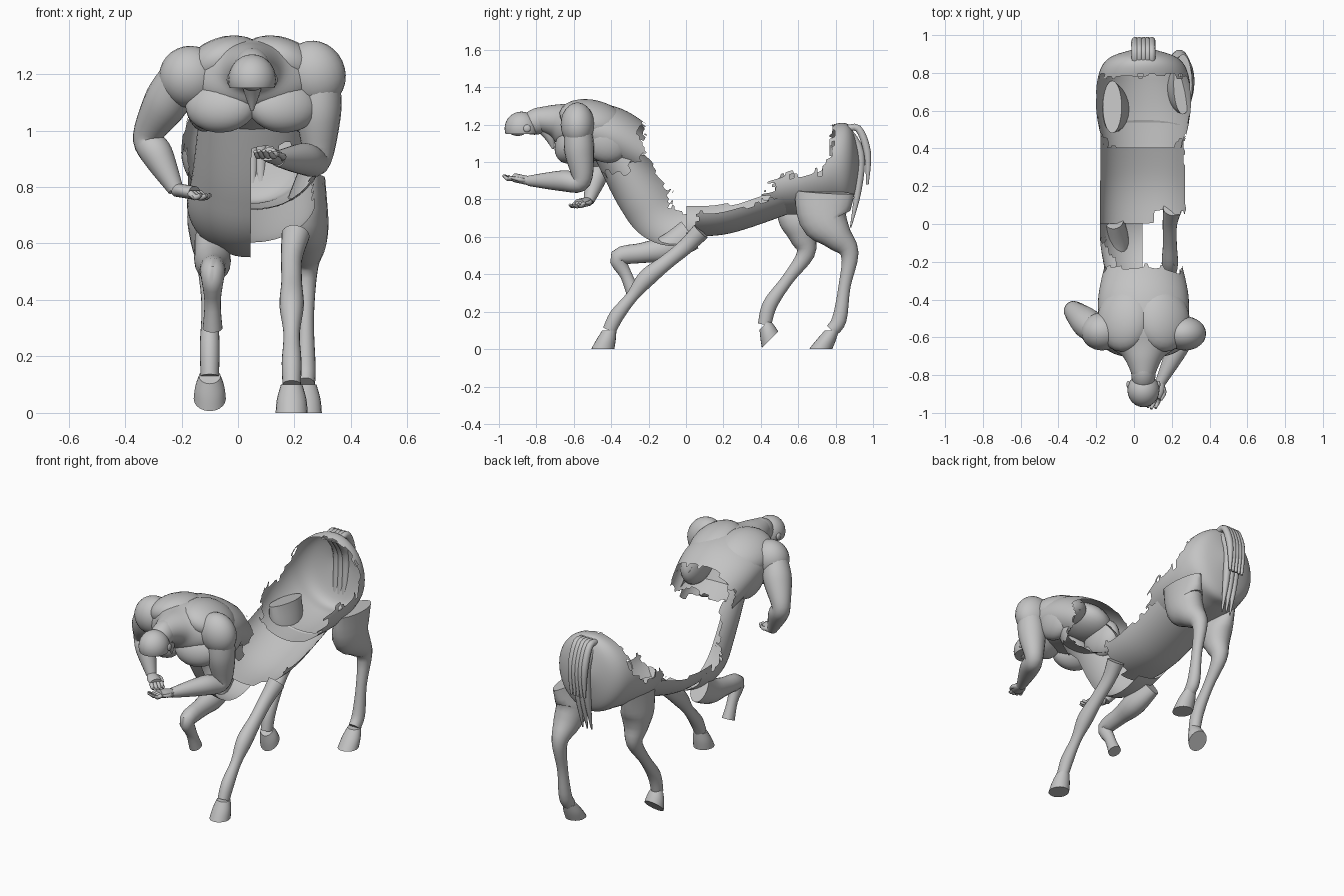
import bpy, bmesh, math, random
from mathutils import Vector, Matrix, Euler

random.seed(4)
if "Cube" in bpy.data.objects:
    bpy.data.objects.remove(bpy.data.objects["Cube"])

# Single material
stone = bpy.data.materials.new("grey_stone")
stone.use_nodes = True
grey = (*[.55] * 3, 1)
stone.diffuse_color = grey
stone.node_tree.nodes["Principled BSDF"].inputs["Base Color"].default_value = grey

parts = []
MIDDLE = .05  # the body's own middle line
SIDEWAYS, ALONG, UP = Vector((1, 0, 0)), Vector((0, 1, 0)), Vector((0, 0, 1))


def finish(name, bm):
    mesh = bpy.data.meshes.new(name)
    bm.to_mesh(mesh)
    bm.free()
    mesh.materials.append(stone)
    part = bpy.data.objects.new(name, mesh)
    bpy.context.collection.objects.link(part)
    parts.append(part)


def smooth_path(points, steps):
    """Catmull-Rom curve through points of any dimension."""
    result = []
    last = len(points) - 1
    for i in range(last):
        start, end = points[i], points[i + 1]
        leave = (end - points[max(i - 1, 0)]) / 2
        arrive = (points[min(i + 2, last)] - start) / 2
        for k in range(steps):
            t = k / steps
            ease = t * t * (3 - 2 * t)
            result.append(start.lerp(end, ease) + leave * t * (1 - t) ** 2 - arrive * t * t * (1 - t))
    return result + [points[last]]


def loft(name, path, wide, deep=None, sides=20, steps=4, keep=None, ref=SIDEWAYS, axis=None):
    """Skin elliptical rings along a smooth path; keep() leaves a ragged open shell."""
    stations = [Vector((*p, w, d)) for p, w, d in zip(path, wide, deep or wide)]
    rows = smooth_path(stations, steps)
    bm = bmesh.new()
    rings = []
    for i, row in enumerate(rows):
        following, previous = rows[min(i + 1, len(rows) - 1)], rows[max(i - 1, 0)]
        forward = (axis or Vector((following - previous)[:3])).normalized()
        across = (ref - forward * ref.dot(forward)).normalized()
        normal = forward.cross(across)
        centre, width, depth = Vector(row[:3]), row[3], row[4]
        angles = [math.tau * k / sides for k in range(sides)]
        rings.append([bm.verts.new(centre + across * width * math.cos(a) + normal * depth * math.sin(a))
                      for a in angles])
    for lower, upper in zip(rings, rings[1:]):
        for k in range(sides):
            bm.faces.new((lower[k - 1], lower[k], upper[k], upper[k - 1]))
    if keep:
        broken = [f for f in bm.faces if not keep(f.calc_center_median(), random.uniform(-.02, .02))]
        bmesh.ops.delete(bm, geom=broken, context="FACES")
        torn = [v for v in bm.verts if v.is_boundary]
        bmesh.ops.smooth_vert(bm, verts=torn, factor=.5, use_axis_x=True, use_axis_y=True, use_axis_z=True)
    else:
        bm.faces.new(rings[0][::-1])
        bm.faces.new(rings[-1])
    finish(name, bm)


def shell(name, spine, wide, deep, keep, axis=None):
    path = [(MIDDLE, y, z) for y, z in spine]
    loft(name, path, wide, deep, sides=48, steps=9, keep=keep, axis=axis)


def blob(name, location, radii, turn=(0, 0, 0), floor=None):
    """Ellipsoid, optionally sliced flat below floor."""
    bm = bmesh.new()
    rotation = Euler([math.radians(angle) for angle in turn])
    placing = Matrix.LocRotScale(Vector(location), rotation, Vector(radii))
    bmesh.ops.create_uvsphere(bm, u_segments=24, v_segments=14, radius=1, matrix=placing)
    if floor:
        everything = bm.verts[:] + bm.edges[:] + bm.faces[:]
        cut = bmesh.ops.bisect_plane(bm, geom=everything, plane_co=UP * floor, plane_no=UP, clear_inner=True)
        rim_edges = [g for g in cut["geom_cut"] if isinstance(g, bmesh.types.BMEdge)]
        bmesh.ops.edgeloop_fill(bm, edges=rim_edges)
    finish(name, bm)


# Human torso, hollow and broken at the back
shell("torso", [(-.8, 1.23), (-.7, 1.22), (-.6, 1.19), (-.4, 1.14), (-.2, 1.03)],
      wide=[.06, .11, .22, .24, .2], deep=[.06, .09, .135, .155, .13],
      keep=lambda c, jag: c.y < jag - .23 and (c.z > 1 or c.y < jag - .36))

# Paired muscles and ears
for side, s in (("right", -1), ("left", 1)):
    def beside(distance, y, z):
        return MIDDLE + s * distance, y, z

    blob(side + "_chest_muscle", beside(.11, -.62, 1.09), (.13, .075, .1), (-20, 0, s * 15))
    blob(side + "_back_muscle", beside(.1, -.5, 1.23), (.15, .18, .095), (-12, s * 20, 0))
    blob(side + "_flank_muscle", beside(.17, -.43, 1.12), (.07, .14, .12), (-25, 0, 0))
    blob(side + "_ear", beside(.08, -.85, 1.18), (.01, .02, .02))
blob("right_shoulder", (-.17, -.57, 1.19), (.11, .1, .11), (0, 40, 0))
blob("left_shoulder", (.27, -.58, 1.2), (.11, .09, .12), (0, -25, 0))

# Head bowed forward, with a beard lock
blob("head", (MIDDLE, -.88, 1.18), (.085, .09, .09), floor=1.15)
blob("neck", (MIDDLE, -.79, 1.22), (.065, .1, .07), (20, 0, 0))
blob("face", (MIDDLE, -.9, 1.17), (.04, .05, .03))
loft("beard", [(MIDDLE, -.77, 1.2), (MIDDLE, -.73, 1.14), (MIDDLE, -.71, 1.07)], [.04, .03, .005])


def hand(name, wrist, tip, ref):
    reach = tip - wrist
    spread = reach.cross(UP).normalized() * .019
    knuckles = wrist + reach * .55
    loft(name + "_palm", [wrist, (wrist + knuckles) / 2, knuckles], [.026, .038, .035], [.024] * 3, ref=ref)
    for k in range(4):
        place = k - 1.5
        base = knuckles + spread * place
        end = tip + spread * place - reach * .08 * abs(place)
        curl = UP * -.012
        loft(f"{name}_finger_{k}", [base, (base + end) / 2 + curl, end], [.012, .011, .007], sides=8, ref=ref)
    thumb = wrist + reach * .25 - spread * 2
    loft(name + "_thumb", [wrist, thumb, thumb + reach * .3], [.014, .012, .007], sides=8, ref=ref)


def arm(side, shoulder, elbow, wrist, tip, ref):
    shoulder, elbow, wrist, tip = map(Vector, (shoulder, elbow, wrist, tip))
    biceps = shoulder.lerp(elbow, .45)
    bulge = elbow.lerp(wrist, .35)
    loft(side + "_arm", [shoulder, biceps, elbow, bulge, wrist], [.07, .08, .052, .056, .028], steps=6, ref=ref)
    hand(side + "_hand", wrist, tip, ref)


arm("right", (-.2, -.57, 1.2), (-.32, -.46, .98), (-.22, -.52, .79), (-.1, -.61, .77), ALONG)
arm("left", (.29, -.58, 1.2), (.28, -.56, .9), (.14, -.84, .9), (.08, -.98, .93), SIDEWAYS)


# Waist running down into the horse chest; only the front and right remain
def chest_remains(c, jag):
    sideways = c.x < .05 + jag / 2 or c.z > .93 + jag and c.y < -.3
    back_edge = jag - .08 - .8 * max(0, c.z - .85)
    return sideways and c.y < .09 and (c.z < .74 + jag or c.y < back_edge)


shell("waist_and_chest", [(-.42, 1.13), (-.21, .86), (-.08, .75), (.1, .76)],
      wide=[.18, .21, .23, .23], deep=[.11, .18, .2, .16], keep=chest_remains)


# Belly trough, higher on the right and torn away at the front left
def belly_remains(c, jag):
    edge = .73 + .28 * max(0, c.y - .2) + (.04 if c.x < MIDDLE else 0)
    return c.z < edge + jag / 2 and (c.x < .1 or c.y > .06 + jag)


shell("belly", [(0, .77), (.2, .78), (.5, .88)], wide=[.23] * 3, deep=[.165] * 3, keep=belly_remains)


# Hindquarters, an open bowl rising to the tail
def rump_remains(c, jag):
    y = c.y + jag
    slope = min(.78 + 1.6 * (y - .4), .94 + max(0, y - .7))
    return y > .78 or c.z < slope + jag


shell("hindquarters", [(.4, .87), (.6, .92), (.78, .97), (.88, .98), (.93, 1)],
      wide=[.21, .25, .24, .18, .03], deep=[.15, .2, .23, .21, .03], keep=rump_remains, axis=ALONG)


def leg(name, x, thigh, joints, sole=None, sole_axis=-UP):
    """Joints run from hip to pastern as (y, z); bones narrow between the lower joints."""
    radii = [thigh, thigh * .85, .048, .039, .036]
    hip_x = x + (x - MIDDLE) * .1
    points = [Vector((x if i else hip_x, *joint)) for i, joint in enumerate(joints)]
    path, deep = points[:1], radii[:1]
    for i in range(1, len(points)):
        if 1 < i < 4:
            path.append((points[i - 1] + points[i]) / 2)
            deep.append((radii[i - 1] + radii[i]) * (.45 if i == 2 else .37))
        path.append(points[i])
        deep.append(radii[i])
    wide = [.05] + [min(r * .9, .08) for r in deep[1:]]
    loft(name + "_leg", path, wide, deep)
    if sole:
        ground = Vector((x, *sole))
        hoof = [points[-1], points[-1].lerp(ground, .5), ground]
        loft(name + "_hoof", hoof, [.038, .052, .057], [.038, .052, .062], axis=sole_axis)


# Horse legs
leg("left_hind", .24, .16, [(.74, .84), (.74, .7), (.875, .51), (.82, .16), (.78, .1)], sole=(.72, 0))
leg("right_hind", -.1, .14, [(.62, .84), (.61, .7), (.64, .51), (.45, .24), (.42, .13)],
    sole=(.45, .05), sole_axis=ALONG - UP)
leg("left_front", .19, .05, [(.08, .63), (0, .55), (-.21, .38), (-.37, .18), (-.41, .1)], sole=(-.445, 0))
leg("right_front", -.09, .085, [(.02, .61), (-.1, .54), (-.36, .49), (-.28, .3)])

# Tail: outer strands arch over, inner strands hang lower
for k in range(5):
    x = MIDDLE + (k - 2) * .022
    loft(f"tail_strand_{k}", [(x, .84, 1.17), (x, .92, 1.18), (x, .97, 1.05), (x, .97, .88)],
         [.018, .02, .02, .007], sides=10)
for k in range(3):
    x = MIDDLE + (k - 1) * .03
    loft(f"tail_inner_strand_{k}", [(x, .86, 1.17), (x, .93, 1.05), (x, .92, .85), (x, .88, .65)],
         [.025, .025, .02, .004], sides=10)

# Smooth skin with crisp edges at the caps
bpy.ops.object.select_all(action="DESELECT")
for part in parts:
    part.select_set(True)
bpy.context.view_layer.objects.active = parts[0]
bpy.ops.object.shade_smooth_by_angle(angle=math.radians(45))
